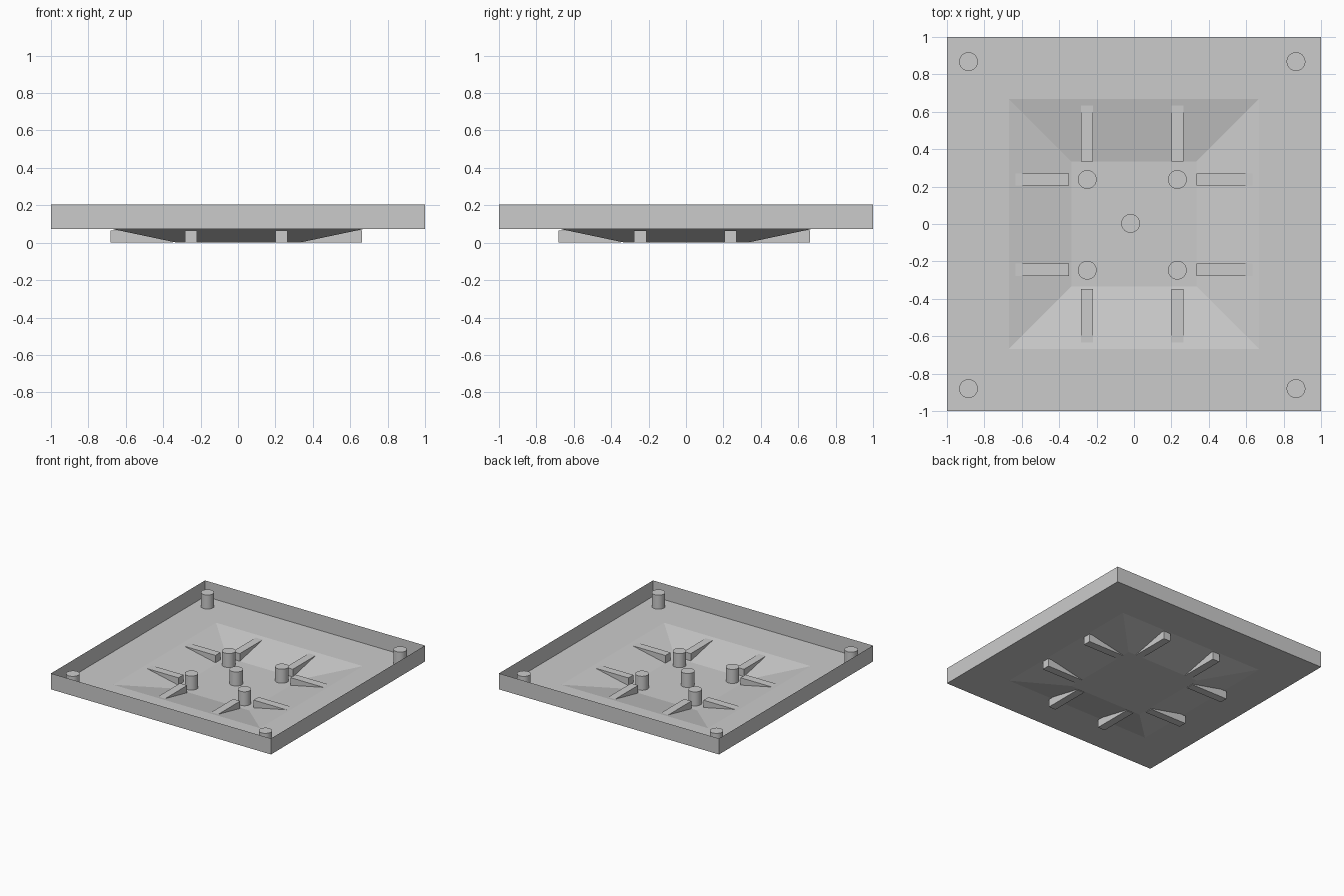
import bpy, bmesh, math

if "Cube" in bpy.data.objects:
    bpy.data.objects.remove(bpy.data.objects["Cube"])

FLOOR, RIM = 0.072, 0.203

grey = bpy.data.materials.new("light_grey")
grey.diffuse_color = (0.6, 0.6, 0.6, 1)
grey.use_nodes = True
grey.node_tree.nodes["Principled BSDF"].inputs["Base Color"].default_value = grey.diffuse_color


def make_object(name, bm):
    mesh = bpy.data.meshes.new(name)
    bm.to_mesh(mesh)
    bm.free()
    mesh.materials.append(grey)
    obj = bpy.data.objects.new(name, mesh)
    bpy.context.collection.objects.link(obj)
    return obj


# Tray: thin sheet made of nested square loops, rim -> floor -> sunken pyramid
bm = bmesh.new()
loops = []
for half, z in [(1, RIM), (1, FLOOR), (0.667, FLOOR), (0.335, 0.002)]:
    loops.append([bm.verts.new((sx * half, sy * half, z))
                  for sx, sy in ((-1, -1), (1, -1), (1, 1), (-1, 1))])
for a, b in zip(loops, loops[1:]):
    for i in range(4):
        j = (i + 1) % 4
        bm.faces.new((a[i], a[j], b[j], b[i]))
bm.faces.new(loops[-1])
make_object("tray", bm)


# Ribs: bars crossing the sloped sides, two per side
def rib(name, x0, x1, y0, y1):
    bm = bmesh.new()
    bmesh.ops.create_cube(bm, size=1)
    for v in bm.verts:
        v.co = (x0 if v.co.x < 0 else x1, y0 if v.co.y < 0 else y1,
                0 if v.co.z < 0 else 0.065)
    make_object(name, bm)


SPANS = {"low": (-0.682, -0.348), "high": (0.335, 0.664)}
for end, (r0, r1) in SPANS.items():
    for s0, s1 in ((-0.283, -0.218), (0.2, 0.264)):
        rib("rib_y_" + end, s0, s1, r0, r1)
    for s0, s1 in ((-0.277, -0.212), (0.205, 0.27)):
        rib("rib_x_" + end, r0, r1, s0, s1)


# Pegs: round posts in the corners and in the sunken middle
def peg(name, x, y, z):
    height = 0.115
    bm = bmesh.new()
    bmesh.ops.create_cone(bm, cap_ends=True, segments=48, radius1=0.05,
                          radius2=0.05, depth=height)
    bmesh.ops.translate(bm, verts=bm.verts, vec=(x, y, z + height / 2))
    obj = make_object(name, bm)
    bpy.ops.object.select_all(action='DESELECT')
    obj.select_set(True)
    bpy.context.view_layer.objects.active = obj
    bpy.ops.object.shade_smooth_by_angle(angle=math.radians(30))


for x in (-0.885, 0.866):
    for y in (-0.88, 0.868):
        peg("corner_peg", x, y, FLOOR)
for x in (-0.25, 0.232):
    for y in (-0.247, 0.238):
        peg("inner_peg", x, y, 0.002)
peg("centre_peg", -0.018, 0.003, 0.002)
